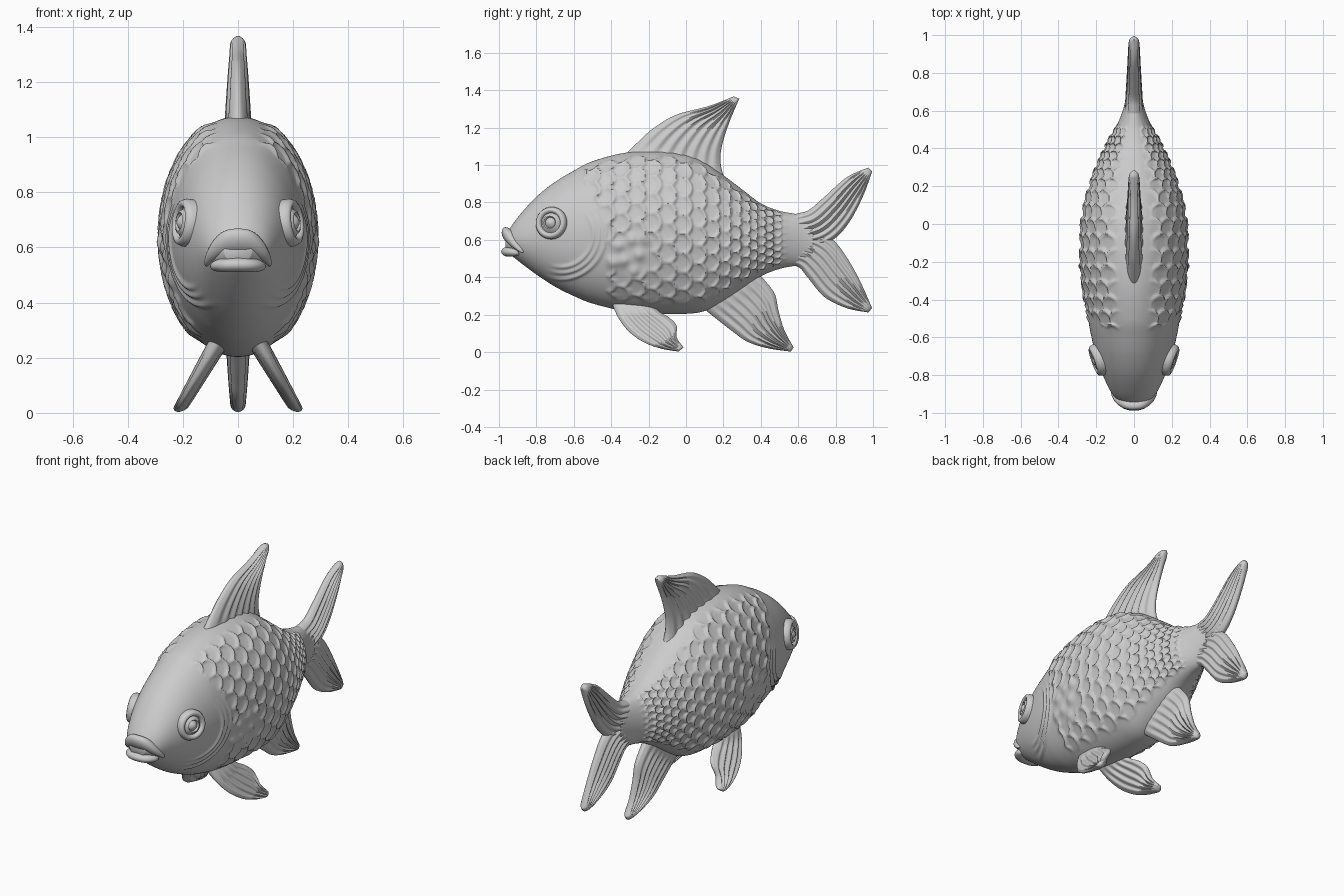
import bpy, bmesh, math
from mathutils import Vector, Matrix

if "Cube" in bpy.data.objects:
    bpy.data.objects.remove(bpy.data.objects["Cube"])

grey = bpy.data.materials.new("plain grey")
grey.diffuse_color = (0.6, 0.6, 0.6, 1)
grey.use_nodes = True
grey.node_tree.nodes["Principled BSDF"].inputs["Base Color"].default_value = grey.diffuse_color


def finish(name, bm, angle=60):
    bmesh.ops.recalc_face_normals(bm, faces=bm.faces)
    me = bpy.data.meshes.new(name)
    bm.to_mesh(me)
    bm.free()
    ob = bpy.data.objects.new(name, me)
    bpy.context.collection.objects.link(ob)
    me.materials.append(grey)
    bpy.ops.object.select_all(action='DESELECT')
    ob.select_set(True)
    bpy.context.view_layer.objects.active = ob
    bpy.ops.object.shade_smooth_by_angle(angle=math.radians(angle))
    return ob


def spline(pts, t):
    """Point at t (0..1) on a smooth curve through pts."""
    f = min(t, 0.99999) * (len(pts) - 1)
    i = int(f)
    f -= i
    p = [Vector(pts[min(max(k, 0), len(pts) - 1)]) for k in range(i - 1, i + 3)]
    return 0.5 * (2 * p[1] + (p[2] - p[0]) * f
                  + (2 * p[0] - 5 * p[1] + 4 * p[2] - p[3]) * f * f
                  + (3 * p[1] - p[0] - 3 * p[2] + p[3]) * f ** 3)


def loft(bm, rings):
    """Skin closed rings of points and cap both ends."""
    vs = [[bm.verts.new(p) for p in r] for r in rings]
    n = len(vs[0])
    for a, b in zip(vs, vs[1:]):
        for j in range(n):
            bm.faces.new((a[j], a[(j + 1) % n], b[(j + 1) % n], b[j]))
    bm.faces.new(vs[0])
    bm.faces.new(vs[-1])


def step(x, a, b):
    t = min(max((x - a) / (b - a), 0), 1)
    return t * t * (3 - 2 * t)


# Body: y, top, bottom, half width
SECTIONS = [(-0.965, .625, .545, .05), (-0.9, .72, .49, .115), (-0.8, .83, .415, .165),
            (-0.7, .91, .35, .20), (-0.6, .97, .30, .225), (-0.5, 1.02, .26, .243),
            (-0.33, 1.065, .22, .265), (-0.15, 1.075, .205, .277), (0, 1.055, .205, .272),
            (0.1, 1.015, .22, .257), (0.2, .945, .27, .23), (0.3, .87, .335, .195),
            (0.4, .795, .405, .15), (0.5, .755, .445, .10), (0.6, .735, .465, .06),
            (0.68, .70, .49, .04)]
NY, NA, ROWS = 270, 240, 22
BUMPS = [(-.36, .57), (-.29, .60), (-.33, .49), (-.25, .52), (-.39, .48), (-.28, .43), (-.22, .60)]


def scale_relief(u, v):
    """Raised rims of overlapping round scales; front scales cover rear ones."""
    c0 = math.floor(u / 0.8)
    for c in range(c0 - 2, c0 + 3):
        off = 0.5 * (c % 2)
        r0 = math.floor(v - off + 0.5) + off
        dv, du = v - r0, u - c * 0.8
        d = math.hypot(du, dv * 1.08)
        if du > -0.7 and d < 0.72:
            return 0.25 * step(d, 0, 0.6) + 0.75 * math.exp(-((d - 0.62) / 0.10) ** 2)
    return 0


def relief(x, y, z, top, bot, u, v):
    h = 0.0
    # scales, kept off the head, back ridge, belly and tail root
    gill = -0.44 - 0.14 * step(z, 0.65, 1.0)
    height = (z - bot) / (top - bot)
    mask = (step(y, gill, gill + .05) * (1 - step(y, .47, .55))
            * step(height, .05, .12) * (1 - step(height, .94, .985)))
    patch = 1 - step(math.hypot(y + .30, z - .52), .09, .14)
    if mask > 0:
        h += 0.0155 * mask * (1 - patch) * scale_relief(u, v)
    # smooth bumps behind the gill
    if patch > 0:
        h += 0.016 * sum(math.exp(-((y - a) ** 2 + (z - b) ** 2) / .0009) for a, b in BUMPS)
    # gill cover rims
    dy, dz = y + .67, z - .63
    r, a = math.hypot(dy, dz), math.degrees(math.atan2(dz, dy))
    fade = step(a, -115, -75) * (1 - step(a, 0, 50))
    for rr in (.175, .205, .238):
        h += 0.010 * fade * math.exp(-((r - rr) / .010) ** 2)
    return h


arc = [0]
for j in range(NA):
    a = 2 * math.pi * (j + .5) / NA
    arc.append(arc[-1] + math.hypot(.28 * math.sin(a), .43 * math.cos(a)))
rings, u, last = [], 0.0, None
for i in range(NY + 1):
    y, top, bot, w = spline([Vector(s) for s in SECTIONS], i / NY)
    c, b = (top + bot) / 2, (top - bot) / 2
    if last is not None:
        u += (y - last) * ROWS / (2.27 * max(b / .43, .5))
    last = y
    ring = []
    for j in range(NA):
        a = 2 * math.pi * j / NA
        ca, sa = math.cos(a), math.sin(a)
        x, z = w * ca, c + b * sa
        # mirror the row pattern on both flanks
        k = j if ca >= 0 else (NA // 2 - j) % NA
        h = relief(x, y, z, top, bot, u, arc[k] / arc[-1] * ROWS)
        n = Vector((b * ca, 0, w * sa)).normalized()
        ring.append(Vector((x, y, z)) + n * h)
    rings.append(ring)
bm = bmesh.new()
loft(bm, rings)
finish("body", bm)


# Fins: blades between a leading and a trailing edge, with rays from root to tip
def fin(name, lead, trail, th0, th1, rays, place=lambda y, z: (0, y, z)):
    bm, rings, ns, nt = bmesh.new(), [], 56, 36
    for i in range(nt + 1):
        t = i / nt
        p, q = spline(lead, t), spline(trail, t)
        th = th0 + (th1 - th0) * t
        if t > .9:
            th *= math.sqrt(max(1 - ((t - .9) / .1) ** 2, .12))
        ring = []
        for k in range(2 * ns):
            side = 1 if k < ns else -1
            s = (1 - math.cos(math.pi * (k % ns) / ns)) / 2
            s = s if side > 0 else 1 - s
            e = abs(2 * s - 1)
            prof = math.sqrt(max(1 - e ** 3, 0))
            groove = .009 * (1 - e ** 4) * step(t, .08, .25) * (1 - step(t, .8, .97))
            half = th * prof - groove * (1 + math.cos(2 * math.pi * rays * s)) * .8
            m = p.lerp(q, s)
            x, y, z = place(m.x, m.y)
            ring.append((x + side * max(half, 0), y, z))
        rings.append(ring)
    loft(bm, rings)
    return finish(name, bm)


fin("dorsal_fin",
    [(-.35, 1.03), (-.26, 1.12), (-.17, 1.20), (-.05, 1.27), (.12, 1.315), (.255, 1.367)],
    [(.22, .90), (.19, .98), (.185, 1.06), (.205, 1.15), (.24, 1.25), (.285, 1.355)],
    .054, .027, 7)
fin("upper_tail_fin",
    [(.50, .72), (.60, .742), (.66, .762), (.74, .83), (.86, .935), (.975, .987)],
    [(.50, .55), (.68, .56), (.785, .60), (.87, .69), (.945, .83), (.995, .965)],
    .052, .027, 6)
fin("lower_tail_fin",
    [(.50, .65), (.68, .64), (.785, .60), (.87, .49), (.94, .36), (.995, .235)],
    [(.50, .48), (.60, .455), (.65, .40), (.74, .295), (.86, .235), (.975, .212)],
    .052, .027, 6)
fin("anal_fin",
    [(.06, .26), (.16, .18), (.25, .11), (.33, .055), (.44, .02), (.56, .003)],
    [(.36, .45), (.42, .385), (.475, .31), (.495, .22), (.525, .12), (.575, .025)],
    .05, .026, 7)
for side, label in ((1, "left"), (-1, "right")):
    fin(label + "_pelvic_fin",
        [(-.40, .27), (-.36, .18), (-.30, .105), (-.22, .05), (-.13, .018), (-.04, .003)],
        [(-.20, .27), (-.14, .215), (-.09, .185), (-.05, .14), (-.05, .08), (-.013, .025)],
        .040, .026, 5,
        lambda y, z, s=side: (s * (.085 + (.23 - z) * .58), y, z))

# Eyes: turned discs with a raised rim, iris ring and pupil
EYE = [(.086, -.04), (.087, .004), (.080, .022), (.068, .028), (.058, .022), (.053, .010),
       (.048, .012), (.042, .024), (.034, .026), (.028, .017), (.023, .022), (.012, .031), (.002, .033)]
for side, label in ((1, "left"), (-1, "right")):
    bm = bmesh.new()
    loft(bm, [[(r * math.cos(k * math.pi / 24), r * math.sin(k * math.pi / 24), h)
               for k in range(48)] for r, h in EYE])
    normal = Vector((side, -.36, .12))
    bm.transform(Matrix.Translation((side * .190, -.72, .69))
                 @ normal.to_track_quat('Z', 'Y').to_matrix().to_4x4())
    finish(label + "_eye", bm)


# Lips: tapered oval tubes bent round the snout; each point is x, y, z on one half
def lip(name, half, thick, tall, tilt):
    path = [(-x, y, z) for x, y, z in half[:0:-1]] + half
    bm, rings = bmesh.new(), []
    up = Vector((0, -math.sin(tilt), math.cos(tilt)))
    for i in range(41):
        t = i / 40
        p = spline(path, t)
        d = (spline(path, min(t + .01, 1)) - spline(path, max(t - .01, 0))).normalized()
        out = d.cross(up).normalized()
        f = math.sqrt(max(1 - abs(2 * t - 1) ** 3, .02))
        rings.append([p + f * (out * thick * math.cos(k * math.pi / 10)
                               + up * tall * math.sin(k * math.pi / 10)) for k in range(20)])
    loft(bm, rings)
    finish(name, bm)


lip("upper_lip", [(0, -.95, .622), (.05, -.942, .615), (.09, -.917, .587), (.118, -.875, .545)],
    .030, .050, .5)
lip("lower_lip", [(0, -.952, .537), (.04, -.945, .536), (.07, -.92, .534), (.085, -.89, .53)],
    .036, .026, 0)
